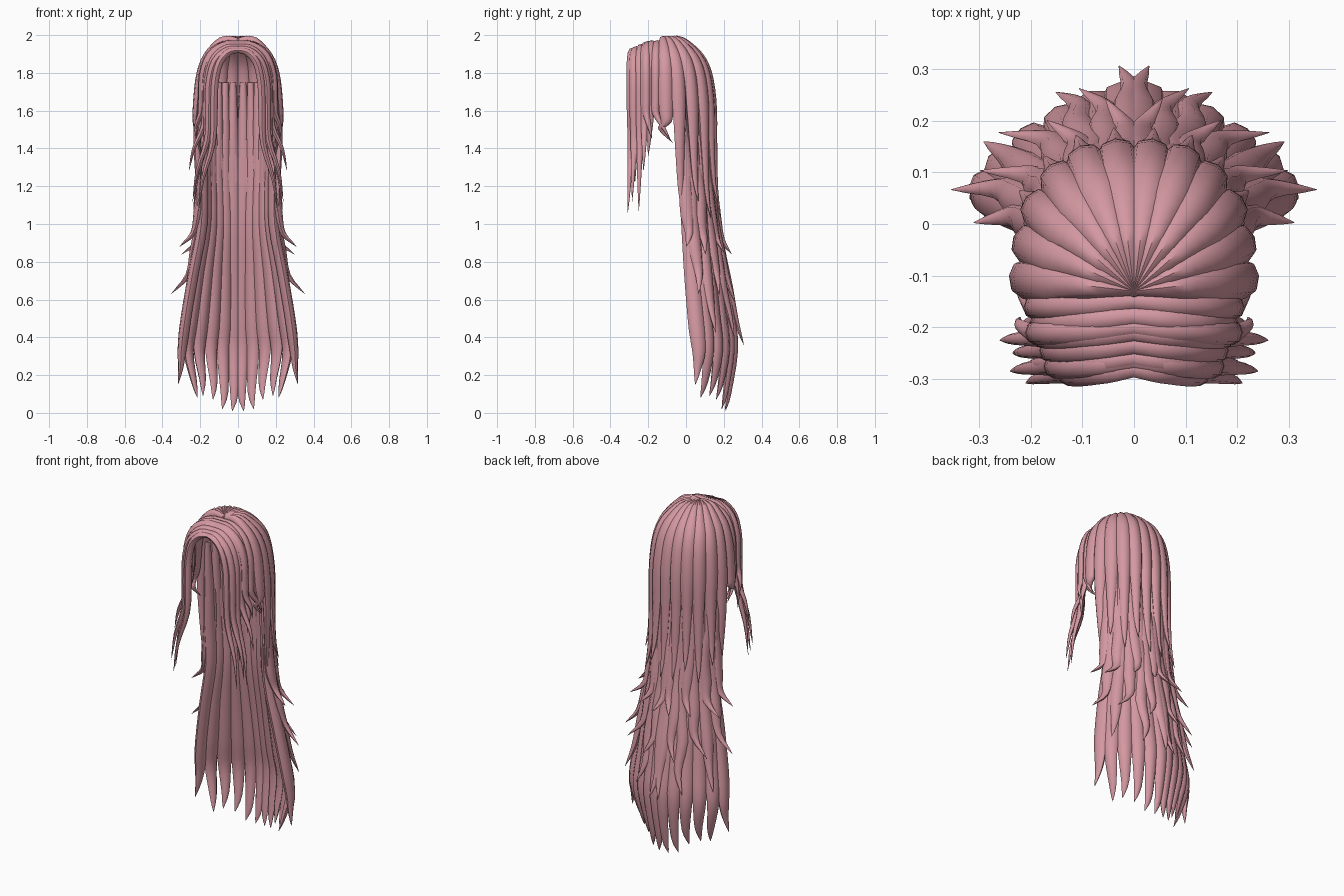
import bpy, bmesh, math, random
from mathutils import Vector

if "Cube" in bpy.data.objects:
    bpy.data.objects.remove(bpy.data.objects["Cube"])
random.seed(4)

mat = bpy.data.materials.new("dusty_pink")
mat.diffuse_color = (0.66, 0.315, 0.36, 1)
mat.use_nodes = True
mat.node_tree.nodes["Principled BSDF"].inputs["Base Color"].default_value = mat.diffuse_color
SIDES, SUB = 8, 3


def spline(pts):
    """Catmull-Rom resampling of a path"""
    p = [Vector(q) for q in pts]
    p = [2 * p[0] - p[1]] + p + [2 * p[-1] - p[-2]]
    out = []
    for i in range(1, len(p) - 2):
        a, b, c, d = p[i - 1:i + 3]
        for k in range(SUB):
            t = k / SUB
            out.append(0.5 * (2 * b + (c - a) * t + (2 * a - 5 * b + 4 * c - d) * t * t
                              + (3 * b - a - 3 * c + d) * t ** 3))
    return out + [p[-2]]


def strand(bm, pts, wdir, width, thick, root=0.2, grow=2.4, taper=0.4, rootk=0.6):
    """Flattened tapering lock, built on both sides of the parting"""
    for s in (1, -1):
        path = spline([(s * x, y, z) for x, y, z in pts])
        w = Vector((s * wdir[0], wdir[1], 0)).normalized()
        rings, n = [], len(path)
        for i, p in enumerate(path):
            t = i / (n - 1)
            tan = path[min(i + 1, n - 1)] - path[max(i - 1, 0)]
            nor = tan.cross(w).normalized()
            end = min(1, ((1 - t) / taper) ** 0.75)
            kw = max(0.02, min(1, root + grow * t) * end)
            kt = max(0.02, min(1, rootk + grow * t) * end)
            ring = []
            for k in range(SIDES):
                a = 2 * math.pi * k / SIDES
                ring.append(bm.verts.new(p + w * width * kw * math.cos(a) + nor * thick * kt * math.sin(a)))
            rings.append(ring)
        for r0, r1 in zip(rings, rings[1:]):
            for k in range(SIDES):
                j = (k + 1) % SIDES
                bm.faces.new((r0[k], r0[j], r1[j], r1[k]))
        bm.faces.new(rings[0])
        bm.faces.new(rings[-1][::-1])


def finish(bm, name):
    bmesh.ops.recalc_face_normals(bm, faces=bm.faces)
    me = bpy.data.meshes.new(name)
    bm.to_mesh(me)
    bm.free()
    me.materials.append(mat)
    ob = bpy.data.objects.new(name, me)
    bpy.context.collection.objects.link(ob)
    bpy.ops.object.select_all(action='DESELECT')
    ob.select_set(True)
    bpy.context.view_layer.objects.active = ob
    bpy.ops.object.shade_smooth_by_angle(angle=math.radians(50))


# Crown locks: radiate from the crown over the back and sides
bm = bmesh.new()
for ex, ey, tip in [(.033, .268, 1.03), (.095, .256, 1.1), (.148, .222, 1.03),
                    (.188, .165, 1.12), (.208, .095, 1.05), (.214, .025, 1.43)]:
    prof = [(-.03, 1.965), (.3, 1.972), (.57, 1.93), (.8, 1.86), (.93, 1.76), (1, 1.6)]
    prof += [(1 + d, 1.6 + (tip - 1.6) * u) for d, u in ((.03, .35), (.08, .75), (.18, 1))]
    pts = [(ex * f, -.13 + ey * f, z) for f, z in prof]
    if ey < .1:  # side locks stay close to the cheeks
        pts[-2:] = [(.21, pts[-2][1], pts[-2][2]), (.215, pts[-1][1], tip)]
    if tip > 1.3:  # front side locks sweep back at the tip
        pts[-2:] = [(.205, -.13, 1.5), (.20, -.07, tip)]
    strand(bm, pts, (-ey, ex), .04, .028)
finish(bm, "crown_locks")

# Front locks: fall sideways from the centre parting and frame the face
bm = bmesh.new()
for y, xm, tip, xt, yt in [(-.29, .122, 1.06, .21, -.308), (-.27, .142, 1.22, .2, -.27),
                           (-.245, .158, 1.07, .235, -.25), (-.22, .168, 1.28, .26, -.225),
                           (-.19, .175, 1.36, .2, -.2), (-.16, .188, 1.44, .215, -.08),
                           (-.275, .15, 1.12, .24, -.285), (-.21, .185, 1.45, .22, -.18)]:
    zt = 1.92 + .04 * min(1, (y + .29) / .09)
    d = zt - .3 - tip
    pts = [(-.008, y + .012, zt), (.4 * xm, y + .006, zt - .01), (.8 * xm, y, zt - .065), (xm, y, zt - .17),
           (xm + .005, y, zt - .3), (xm + .012, y, zt - .3 - d * .35),
           ((xm + xt) / 2 + .02, (y + yt) / 2, zt - .3 - d * .68), (xt, yt, tip)]
    strand(bm, pts, (0, 1), .024, .02, root=.7)
finish(bm, "front_locks")

# Curtain shape shared by the long layers: height, half width, side y, back y
SHAPE = [(1.8, .17, -.06, .10), (1.4, .185, -.02, .12), (1.0, .19, .01, .15),
         (.6, .262, .035, .22), (.35, .3, .065, .258), (-.1, .25, .03, .21)]


def arc(deg, z, off=0):
    """Point on the curtain, which turns from round to pointed at the back lower down"""
    for (z0, *a), (z1, *b) in zip(SHAPE, SHAPE[1:]):
        if z >= z1:
            break
    u = (z0 - z) / (z0 - z1)
    rx, ys, yb = [p + (q - p) * u for p, q in zip(a, b)]
    e = 1 + .4 * max(0, min(1, (1.2 - z) / .7))
    c, s = math.cos(math.radians(deg)), math.sin(math.radians(deg))
    cx, sy = [math.copysign(abs(v) ** e, v) for v in (c, s)]
    return (rx * cx + off * c, ys + (yb - ys) * sy + off * .7 * s, z)


def across(deg):
    return (-.27 * math.sin(math.radians(deg)), .19 * math.cos(math.radians(deg)))


# Long locks: innermost curtain down to the floor
bm = bmesh.new()
for deg, tip, off in [(4, .15, .04), (24, .08, -.035), (40, .09, -.02), (54, .07, -.02),
                      (67, .02, -.01), (81, .01, -.01)]:
    pts = [arc(deg, z) for z in (1.75, 1.5, 1.25, 1.0, .75, .5, .33)]
    pts += [arc(deg, tip + .09, off * .4), arc(deg - 4, tip, off)]
    strand(bm, pts, across(deg), .043, .028, root=.4, taper=.32)
finish(bm, "long_locks")

# Middle locks: staggered layers flicking outward at the tips
bm = bmesh.new()
for deg, tip, flick in [(2, .88, .1), (14, .63, .105), (30, .84, .11), (34, .42, .07), (46, .62, .1),
                        (58, .85, .1), (63, .4, .07), (75, .58, .09), (84, .84, .1), (85, .36, .075)]:
    pts = []
    for u, off in ((0, -.01), (.25, 0), (.5, .012), (.72, .024), (.88, .04), (1, flick)):
        turn = random.uniform(-3, 3) if u > .4 else 0
        pts.append(arc(deg + turn - (5 if u == 1 else 0), 1.45 + (tip - 1.45) * u, off))
    strand(bm, pts, across(deg), .036, .025, root=.4, taper=.42)
finish(bm, "middle_locks")
